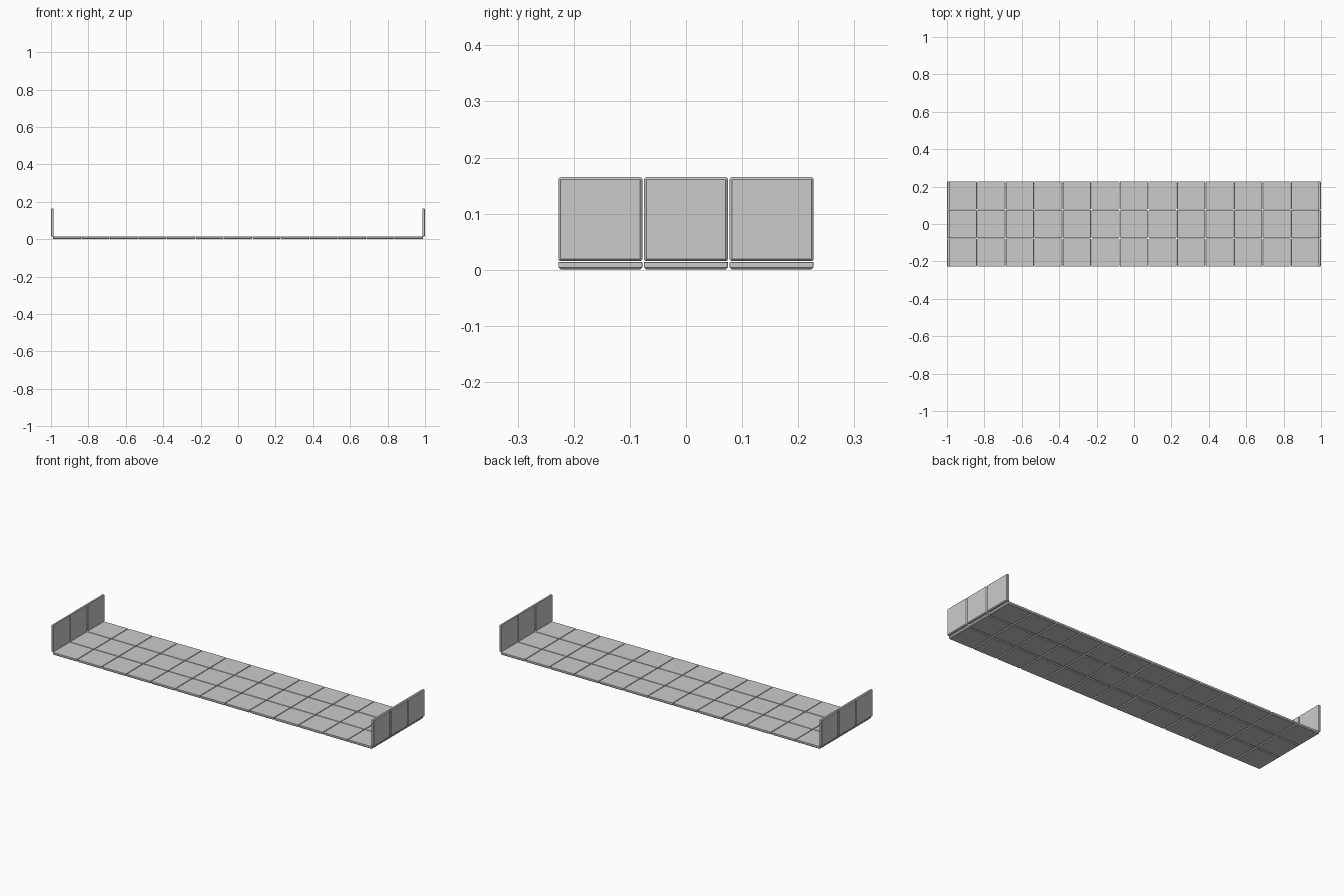
import bpy, bmesh
from mathutils import Matrix, Vector

if "Cube" in bpy.data.objects:
    bpy.data.objects.remove(bpy.data.objects["Cube"])

PITCH, SIZE, THICK = 0.1525, 0.1495, 0.014


def tile(name, matrix):
    # square slab, slightly rounded corners, chamfered back edge
    bm = bmesh.new()
    bmesh.ops.create_cube(bm, size=1, matrix=Matrix.Diagonal((SIZE, SIZE, THICK, 1)))
    uprights = [e for e in bm.edges
                if abs(e.verts[0].co.z - e.verts[1].co.z) > THICK / 2]
    bmesh.ops.bevel(bm, geom=uprights, offset=0.004, segments=3,
                    profile=0.5, affect='EDGES')
    back = [e for e in bm.edges if all(v.co.z < -THICK * 0.4 for v in e.verts)]
    bmesh.ops.bevel(bm, geom=back, offset=0.004, segments=1, affect='EDGES')
    front = [e for e in bm.edges if all(v.co.z > THICK * 0.4 for v in e.verts)]
    bmesh.ops.bevel(bm, geom=front, offset=0.001, segments=1, affect='EDGES')
    bm.transform(matrix)
    bmesh.ops.recalc_face_normals(bm, faces=bm.faces)
    me = bpy.data.meshes.new(name)
    bm.to_mesh(me)
    bm.free()
    ob = bpy.data.objects.new(name, me)
    bpy.context.collection.objects.link(ob)


for row in (-1, 0, 1):
    y = row * PITCH
    # floor of thirteen tiles
    for col in range(-6, 7):
        tile("floor_tile", Matrix.Translation((col * PITCH, y, THICK / 2)))
    # upright tiles at both ends, chamfer facing outwards
    for side in (-1, 1):
        turn = Matrix.Rotation(-side * 1.5707963, 4, 'Y')
        pos = Vector((side * (1 - THICK / 2), y, 0.165 - SIZE / 2))
        tile("end_wall_tile", Matrix.Translation(pos) @ turn)
